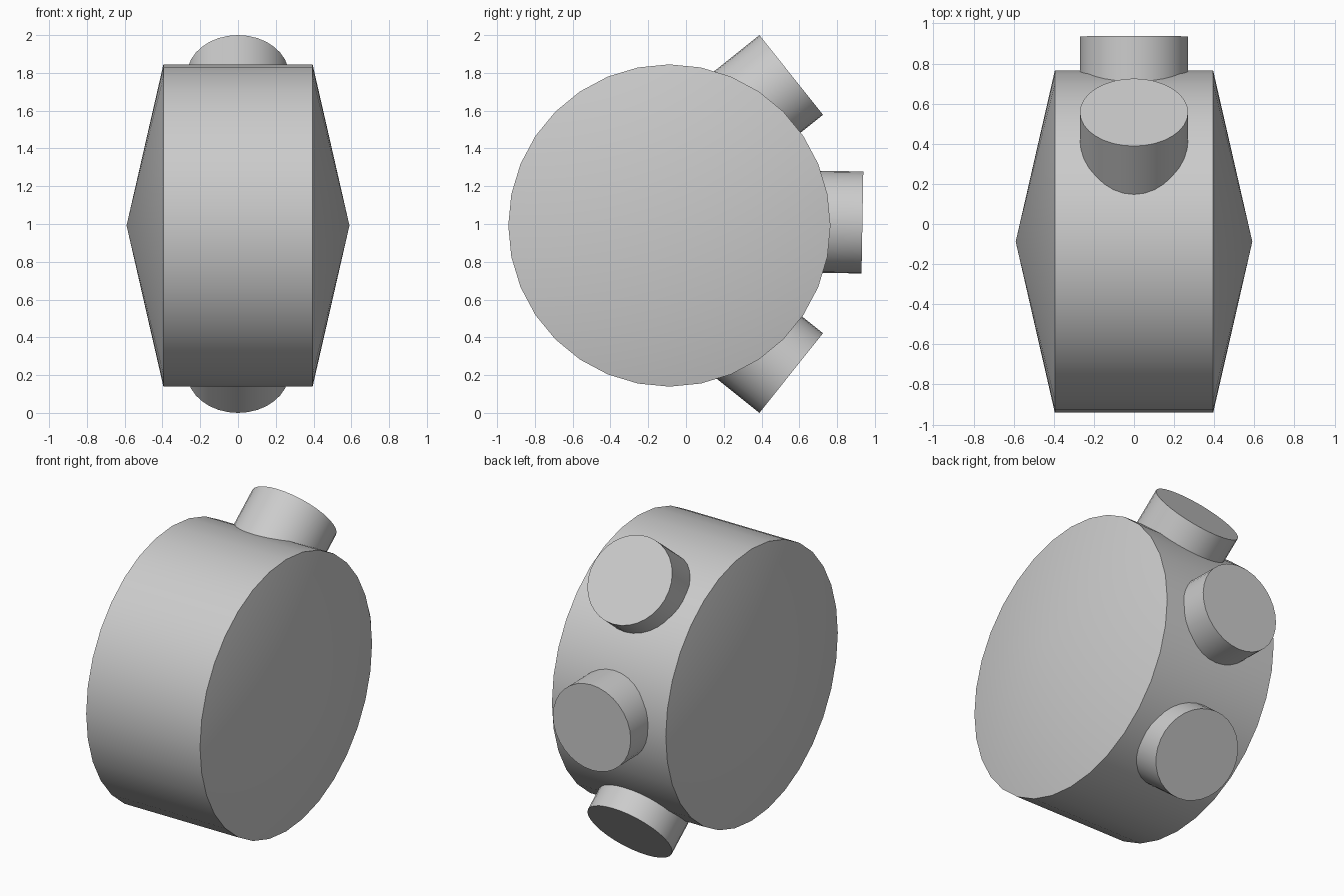
import bpy, bmesh
from math import radians
from mathutils import Matrix, Vector

if "Cube" in bpy.data.objects:
    bpy.data.objects.remove(bpy.data.objects["Cube"])

CENTRE = Vector((0, -0.088, 0.992))


def finish(bm, name):
    bmesh.ops.recalc_face_normals(bm, faces=bm.faces)
    mesh = bpy.data.meshes.new(name)
    bm.to_mesh(mesh)
    bm.free()
    ob = bpy.data.objects.new(name, mesh)
    bpy.context.collection.objects.link(ob)
    bpy.ops.object.select_all(action='DESELECT')
    ob.select_set(True)
    bpy.context.view_layer.objects.active = ob
    bpy.ops.object.shade_smooth_by_angle(angle=radians(30))
    return ob


# Drum lying along x, each end face raised to a shallow cone
bm = bmesh.new()
bmesh.ops.create_cone(bm, cap_ends=True, segments=32, radius1=0.853,
                      radius2=0.853, depth=0.79)
caps = [f for f in bm.faces if len(f.verts) > 4]
for cap in caps:
    side = 1 if cap.calc_center_median().z > 0 else -1
    tip = bmesh.ops.poke(bm, faces=[cap])['verts'][0]
    tip.co.z = side * 0.59
bm.transform(Matrix.Translation(CENTRE) @ Matrix.Rotation(radians(90), 4, 'Y'))
finish(bm, "drum_body")


# Round studs around the back of the drum
def stud(name, y, z, tilt, depth=0.4):
    """Outer face centred at (0, y, z); axis tilted up from +y by tilt degrees."""
    bm = bmesh.new()
    bmesh.ops.create_cone(bm, cap_ends=True, segments=32, radius1=0.27,
                          radius2=0.27, depth=depth,
                          matrix=Matrix.Translation((0, 0, -depth / 2)))
    bm.transform(Matrix.Translation((0, y, z)) @
                 Matrix.Rotation(radians(tilt - 90), 4, 'X'))
    finish(bm, name)


stud("upper_stud", 0.557, 1.789, 38.6)
stud("middle_stud", 0.934, 1.008, -1.0)
stud("lower_stud", 0.557, 0.211, -38.6)
